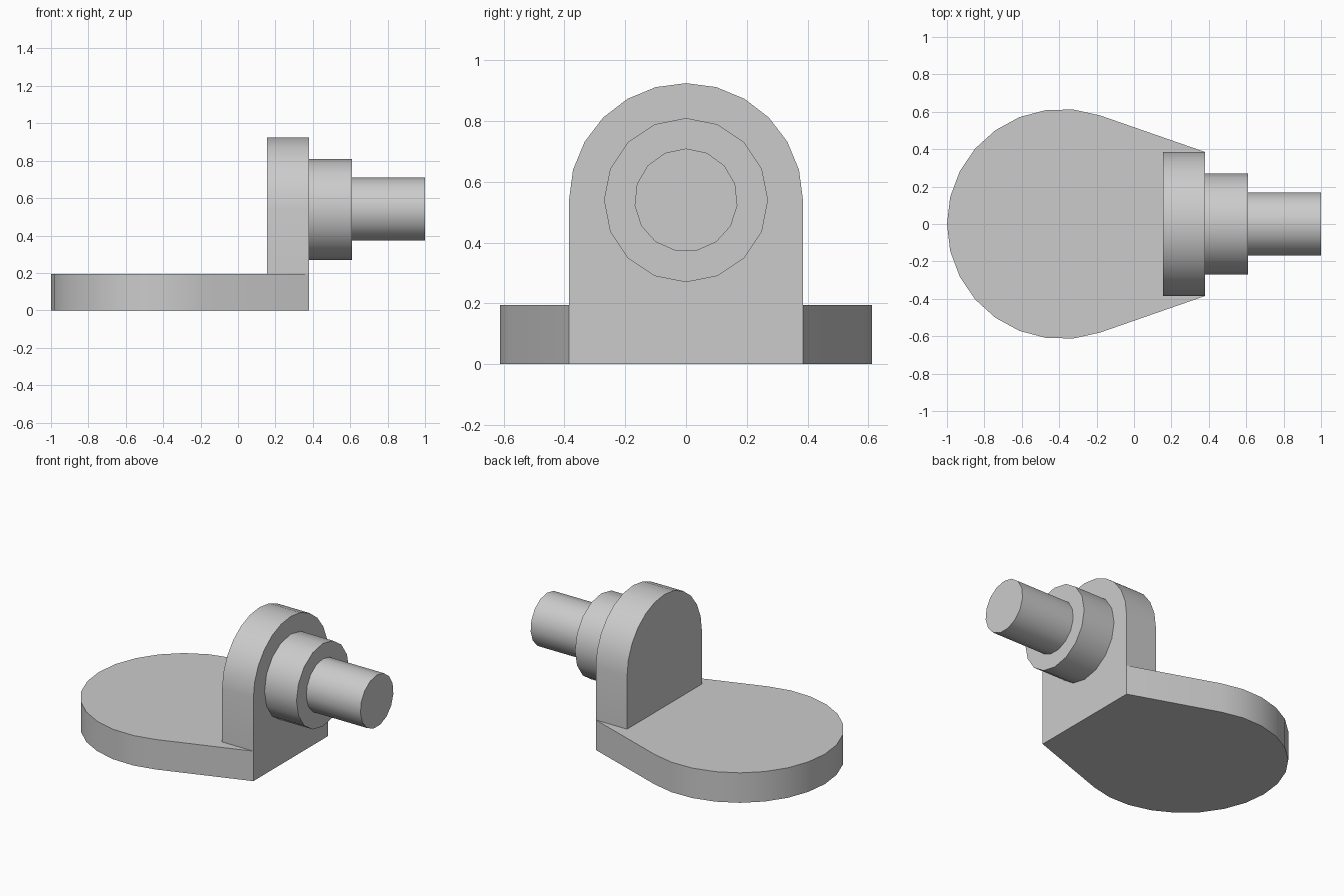
import bpy
import bmesh
import math
from mathutils import Vector

cube = bpy.data.objects.get("Cube")
if cube:
    bpy.data.objects.remove(cube, do_unlink=True)

# Single plain grey finish
grey = bpy.data.materials.new("light grey")
grey.use_nodes = True
grey.diffuse_color = (0.6, 0.6, 0.6, 1)
grey.node_tree.nodes["Principled BSDF"].inputs["Base Color"].default_value = (0.6, 0.6, 0.6, 1)


def arc(cx, cy, r, start, end, segments):
    """Points on an arc, angles in degrees."""
    angles = [math.radians(start + (end - start) * i / segments) for i in range(segments + 1)]
    return [(cx + r * math.cos(a), cy + r * math.sin(a)) for a in angles]


def extrude(name, points, offset):
    """Solid made by sweeping a flat outline along an offset."""
    bm = bmesh.new()
    face = bm.faces.new([bm.verts.new(p) for p in points])
    swept = bmesh.ops.extrude_face_region(bm, geom=[face], use_keep_orig=True)
    verts = [g for g in swept["geom"] if isinstance(g, bmesh.types.BMVert)]
    bmesh.ops.translate(bm, verts=verts, vec=Vector(offset))
    bmesh.ops.recalc_face_normals(bm, faces=bm.faces)
    mesh = bpy.data.meshes.new(name)
    bm.to_mesh(mesh)
    bm.free()
    mesh.materials.append(grey)
    obj = bpy.data.objects.new(name, mesh)
    bpy.context.collection.objects.link(obj)
    bpy.ops.object.select_all(action="DESELECT")
    obj.select_set(True)
    bpy.context.view_layer.objects.active = obj
    bpy.ops.object.shade_smooth_by_angle(angle=math.radians(30))
    return obj


BASE_H = 0.195      # base thickness
HALF_W = 0.385      # half width of the upright
AXIS_Z = 0.54       # height of the shaft axis
BACK_X, FACE_X = 0.155, 0.38

# Base: round end whose sides run tangent to the corners of the flat end
cx, radius = -0.385, 0.615
dx = FACE_X - cx
tangent = math.degrees(math.atan2(HALF_W, dx) + math.acos(radius / math.hypot(dx, HALF_W)))
outline = [(FACE_X, HALF_W)] + arc(cx, 0, radius, tangent, 360 - tangent, 16) + [(FACE_X, -HALF_W)]
extrude("base_plate", [(x, y, 0) for x, y in outline], (0, 0, BASE_H))

# Upright: arched plate standing on the flat end
arch = [(-HALF_W, BASE_H), (HALF_W, BASE_H)] + arc(0, AXIS_Z, HALF_W, 0, 180, 12)
extrude("upright_plate", [(BACK_X, y, z) for y, z in arch], (FACE_X - BACK_X, 0, 0))

# Stepped pin: collar, then shaft
for name, r, x0, x1, sides in (("collar", 0.27, FACE_X, 0.61, 16),
                               ("shaft", 0.17, 0.61, 1.0, 15)):
    ring = arc(0, AXIS_Z, r, 90, 450, sides)[:-1]
    extrude(name, [(x0, y, z) for y, z in ring], (x1 - x0, 0, 0))
